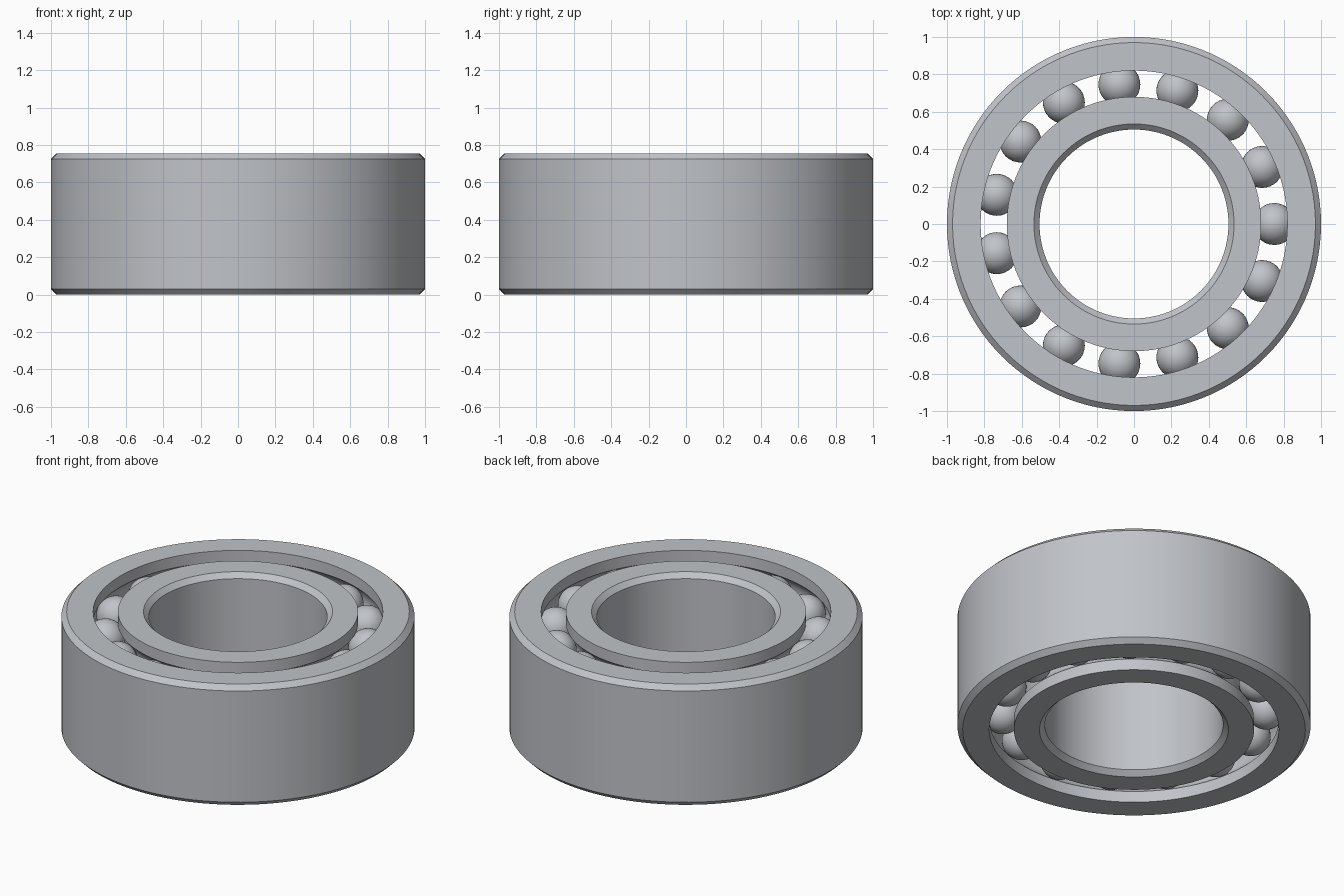
import bpy
import bmesh
import math
from mathutils import Matrix, Vector

cube = bpy.data.objects.get("Cube")
if cube:
    bpy.data.objects.remove(cube, do_unlink=True)

HEIGHT = 0.755
CHAMFER = 0.03
OUTER, OUTER_LIP = 1.0, 0.82
BORE, INNER_LIP = 0.505, 0.68
PITCH = (OUTER_LIP + INNER_LIP) / 2
BALL = 0.112
GROOVE = 0.114
ROWS = (0.16, HEIGHT - 0.16)
BALLS = 15
SEGMENTS = 120

steel = bpy.data.materials.new("brushed steel")
steel.use_nodes = True
colour = (0.53, 0.55, 0.58, 1)
steel.diffuse_color = colour
steel.node_tree.nodes["Principled BSDF"].inputs["Base Color"].default_value = colour


def finish(bm, name):
    bmesh.ops.recalc_face_normals(bm, faces=bm.faces)
    mesh = bpy.data.meshes.new(name)
    bm.to_mesh(mesh)
    bm.free()
    mesh.materials.append(steel)
    obj = bpy.data.objects.new(name, mesh)
    bpy.context.collection.objects.link(obj)
    bpy.ops.object.select_all(action='DESELECT')
    obj.select_set(True)
    bpy.context.view_layer.objects.active = obj
    bpy.ops.object.shade_smooth_by_angle(angle=math.radians(28))
    return obj


def race_profile(lip, side):
    """Raceway wall from bottom to top, with one round groove per ball row."""
    start = math.acos(abs(lip - PITCH) / GROOVE)
    points = [(lip, 0)]
    for z in ROWS:
        for i in range(13):
            a = -start + 2 * start * i / 12
            points.append((PITCH + side * GROOVE * math.cos(a), z + GROOVE * math.sin(a)))
    return points + [(lip, HEIGHT)]


def ring(name, wall, lip, side):
    """Spin a closed section: chamfered wall on one side, raceway on the other."""
    inset = wall - side * CHAMFER
    section = race_profile(lip, side) + [
        (inset, HEIGHT), (wall, HEIGHT - CHAMFER), (wall, CHAMFER), (inset, 0)]
    bm = bmesh.new()
    verts = [bm.verts.new((r, 0, z)) for r, z in section]
    edges = [bm.edges.new((v, verts[i - 1])) for i, v in enumerate(verts)]
    bmesh.ops.spin(bm, geom=verts + edges, cent=(0, 0, 0), axis=(0, 0, 1),
                   angle=math.tau, steps=SEGMENTS, use_merge=True)
    bmesh.ops.remove_doubles(bm, verts=bm.verts, dist=0.0001)
    finish(bm, name)


# Rings
ring("outer_ring", OUTER, OUTER_LIP, 1)
ring("inner_ring", BORE, INNER_LIP, -1)

# Two rows of balls
for name, z in zip(("lower_balls", "upper_balls"), ROWS):
    bm = bmesh.new()
    for i in range(BALLS):
        a = math.tau * i / BALLS
        spot = Vector((PITCH * math.cos(a), PITCH * math.sin(a), z))
        bmesh.ops.create_uvsphere(bm, u_segments=32, v_segments=20, radius=BALL,
                                  matrix=Matrix.Translation(spot))
    finish(bm, name)
